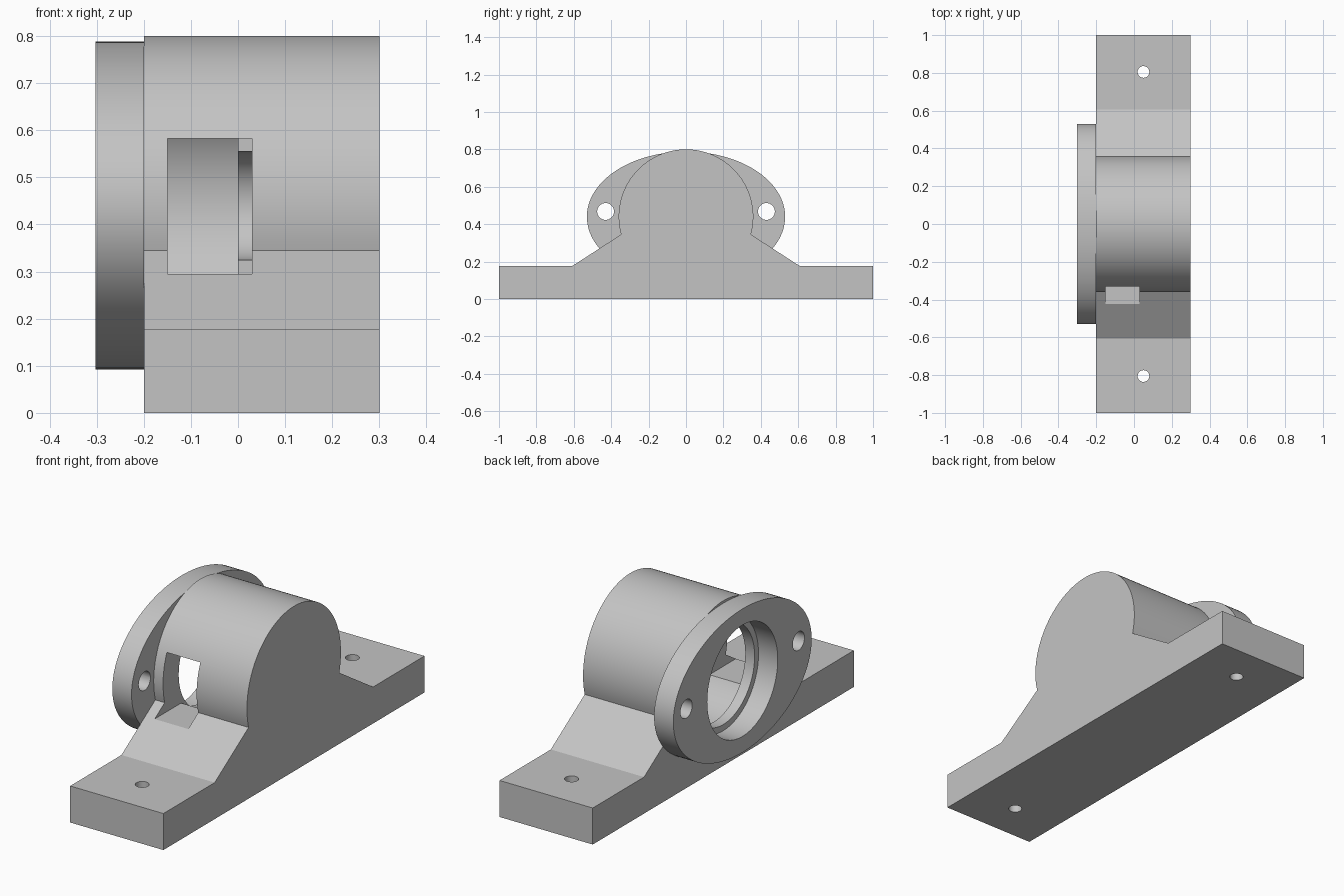
import bpy, bmesh, math
from mathutils import Matrix, Vector

if "Cube" in bpy.data.objects:
    bpy.data.objects.remove(bpy.data.objects["Cube"])

AXIS_Z = 0.44          # height of the bore axis

grey = bpy.data.materials.new("plain grey")
grey.diffuse_color = (0.55, 0.55, 0.55, 1)
grey.use_nodes = True
grey.node_tree.nodes["Principled BSDF"].inputs["Base Color"].default_value = grey.diffuse_color


def finish(name, bm):
    bmesh.ops.recalc_face_normals(bm, faces=bm.faces)
    me = bpy.data.meshes.new(name)
    bm.to_mesh(me)
    bm.free()
    me.materials.append(grey)
    ob = bpy.data.objects.new(name, me)
    bpy.context.collection.objects.link(ob)
    return ob


def extrude_x(name, profile, x0, x1):
    """Closed (y, z) profile extruded along x."""
    bm = bmesh.new()
    face = bm.faces.new([bm.verts.new((x0, y, z)) for y, z in profile])
    new = bmesh.ops.extrude_face_region(bm, geom=[face])["geom"]
    bmesh.ops.translate(bm, vec=(x1 - x0, 0, 0),
                        verts=[g for g in new if isinstance(g, bmesh.types.BMVert)])
    return finish(name, bm)


def oval(ry, rz, n=96, y=0.0, z=AXIS_Z):
    return [(y + ry * math.cos(2 * math.pi * i / n),
             z + rz * math.sin(2 * math.pi * i / n)) for i in range(n)]


def rod_x(name, r, x0, x1, y=0.0, z=AXIS_Z, n=96):
    return extrude_x(name, oval(r, r, n, y, z), x0, x1)


def rod_z(name, r, x, y, z0, z1):
    bm = bmesh.new()
    bmesh.ops.create_cone(bm, cap_ends=True, segments=32, radius1=r, radius2=r,
                          depth=z1 - z0,
                          matrix=Matrix.Translation((x, y, (z0 + z1) / 2)))
    return finish(name, bm)


def box(name, lo, hi):
    lo, hi = Vector(lo), Vector(hi)
    bm = bmesh.new()
    bmesh.ops.create_cube(bm, size=1, matrix=Matrix.Translation((lo + hi) / 2)
                          @ Matrix.Diagonal((*(hi - lo), 1)))
    return finish(name, bm)


def cut(ob, cutters):
    for c in cutters:
        m = ob.modifiers.new(c.name, "BOOLEAN")
        m.operation, m.solver, m.object = "DIFFERENCE", "EXACT", c
        c.hide_render = True
        c.hide_set(True)


def apply_and_smooth(ob):
    bpy.ops.object.select_all(action="DESELECT")
    ob.select_set(True)
    bpy.context.view_layer.objects.active = ob
    for m in list(ob.modifiers):
        bpy.ops.object.modifier_apply(modifier=m.name)
    bpy.ops.object.shade_smooth_by_angle(angle=math.radians(20))


# Housing: foot, sloped shoulders and round top in one profile
R = 0.36
a0 = math.asin((0.345 - AXIS_Z) / R)
arc = [(R * math.cos(a0 + (math.pi - 2 * a0) * i / 72),
        AXIS_Z + R * math.sin(a0 + (math.pi - 2 * a0) * i / 72)) for i in range(73)]
profile = ([(-1, 0), (1, 0), (1, 0.177), (0.607, 0.177)] + arc
           + [(-0.607, 0.177), (-1, 0.177)])
housing = extrude_x("housing", profile, -0.2, 0.3)

# Oval mounting flange
flange = extrude_x("flange", oval(0.53, 0.348, 128), -0.303, -0.2)

# Inner sleeve
sleeve = rod_x("sleeve", 0.145, 0.0, 0.299)

# Cutters: bores, side window, bolt holes
window = box("window_cutter", (-0.15, -0.7, 0.295), (0.03, 0.0, 0.582))
cavity = rod_x("cavity_cutter", 0.265, -0.15, 0.297)
mouth = rod_x("mouth_cutter", 0.24, -0.25, -0.14)
foot_holes = [rod_z("foot_hole_cutter", 0.031, 0.05, s * 0.805, -0.1, 0.3) for s in (-1, 1)]
flange_bore = rod_x("flange_bore_cutter", 0.27, -0.4, -0.1)
flange_holes = [rod_x("flange_hole_cutter", 0.045, -0.4, -0.1, s * 0.43, 0.468, 32)
                for s in (-1, 1)]
sleeve_bore = rod_x("sleeve_bore_cutter", 0.115, -0.1, 0.29)

cut(housing, [cavity, mouth, window] + foot_holes)
cut(flange, [flange_bore] + flange_holes)
cut(sleeve, [sleeve_bore, window])
for part in (housing, flange, sleeve):
    apply_and_smooth(part)

# Remove the helpers once the cuts are applied
for c in [window, cavity, mouth, flange_bore, sleeve_bore] + foot_holes + flange_holes:
    bpy.data.objects.remove(c)
